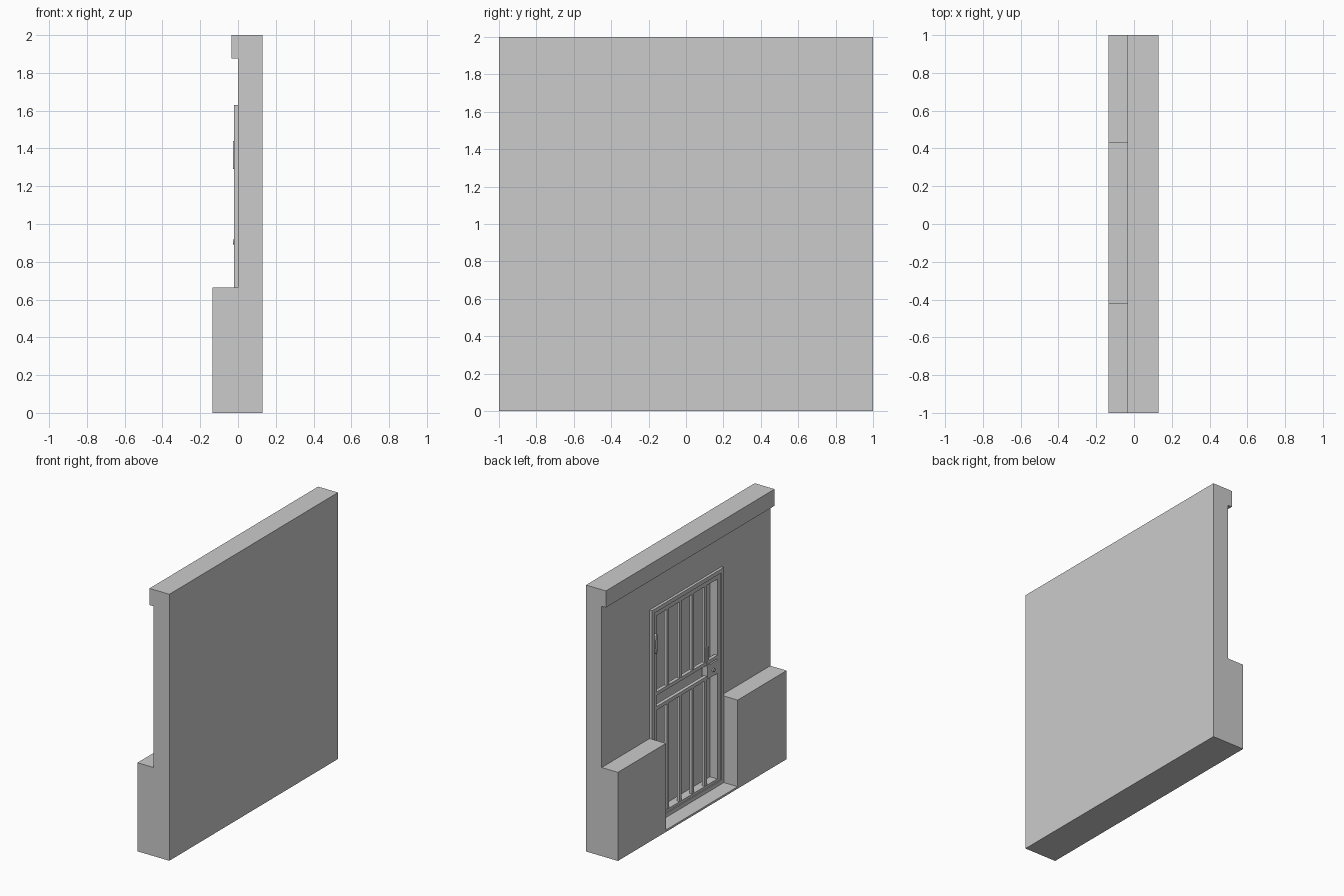
import bpy, bmesh, math
from mathutils import Matrix

if "Cube" in bpy.data.objects:
    bpy.data.objects.remove(bpy.data.objects["Cube"])

YC = 0.005  # doorway centre


def prism(name, pts, y0, y1):
    """Extrude an (x, z) outline along y."""
    bm = bmesh.new()
    face = bm.faces.new([bm.verts.new((x, y0, z)) for x, z in pts])
    ext = bmesh.ops.extrude_face_region(bm, geom=[face])
    vs = [g for g in ext["geom"] if isinstance(g, bmesh.types.BMVert)]
    bmesh.ops.translate(bm, verts=vs, vec=(0, y1 - y0, 0))
    bmesh.ops.recalc_face_normals(bm, faces=bm.faces[:])
    return finish(name, bm)


def finish(name, bm):
    me = bpy.data.meshes.new(name)
    bm.to_mesh(me)
    bm.free()
    ob = bpy.data.objects.new(name, me)
    bpy.context.collection.objects.link(ob)
    return ob


def box(name, x0, x1, y0, y1, z0, z1):
    return prism(name, [(x0, z0), (x1, z0), (x1, z1), (x0, z1)], y0, y1)


def cut(ob, cutter):
    m = ob.modifiers.new("cut", "BOOLEAN")
    m.operation, m.solver, m.object = "DIFFERENCE", "EXACT", cutter
    bpy.context.view_layer.objects.active = ob
    bpy.ops.object.modifier_apply(modifier=m.name)
    bpy.data.objects.remove(cutter)


def ring(name, x0, x1, half, width, z0, z1):
    """Rectangular frame around the doorway."""
    ob = box(name, x0, x1, YC - half, YC + half, z0, z1)
    i = half - width
    cut(ob, box("cutter", x0 - .1, x1 + .1, YC - i, YC + i, z0 + width, z1 - width))
    return ob


def disc(name, x0, x1, y, z, ry, rz, seg=20):
    """Elliptic plate whose axis runs along x."""
    bm = bmesh.new()
    bmesh.ops.create_cone(bm, cap_ends=True, segments=seg, radius1=1, radius2=1, depth=1)
    bmesh.ops.transform(bm, matrix=Matrix.Rotation(math.pi / 2, 4, "Y"), verts=bm.verts)
    bmesh.ops.scale(bm, vec=(x1 - x0, ry, rz), verts=bm.verts)
    bmesh.ops.translate(bm, vec=((x0 + x1) / 2, y, z), verts=bm.verts)
    return finish(name, bm)


# Wall with cornice and plinth, extruded along its length
wall = prism("wall", [(.13, 0), (.13, 2), (-.035, 2), (-.035, 1.875), (0, 1.875),
                      (0, .665), (-.135, .665), (-.135, 0)], -1, 1)
# Entry gap between the two plinth blocks, then the door recess
cut(wall, box("cutter", -.3, 0, YC - .425, YC + .425, .015, .8))
cut(wall, box("cutter", -.1, .05, YC - .385, YC + .385, .03, 1.59))

# Door casing and door leaf
ring("door_casing", -.02, .004, .425, .03, .015, 1.63)
ring("door_leaf_frame", -.012, .05, .395, .035, .03, 1.6)

# Security bars
for k in range(4):
    y = YC + (k - 1.5) * .15
    for nm, z0, z1 in (("lower_bar", .06, .88), ("upper_bar", .98, 1.57)):
        box(nm, -.01, .012, y - .012, y + .012, z0, z1)

# Middle rails
for z in (.87, .98):
    box("middle_rail", -.012, .014, YC - .362, YC + .362, z - .013, z + .013)

# Lock box, knob and pull handle
box("lock_box", -.016, .03, -.36, -.23, .87, .96)
disc("lock_knob", -.026, -.014, -.30, .905, .014, .014)
box("lever_plate", -.016, .01, -.25, -.225, .95, 1.10)
# Oval door pull on the hinge side
disc("door_pull", -.027, -.01, .385, 1.365, .014, .075)
